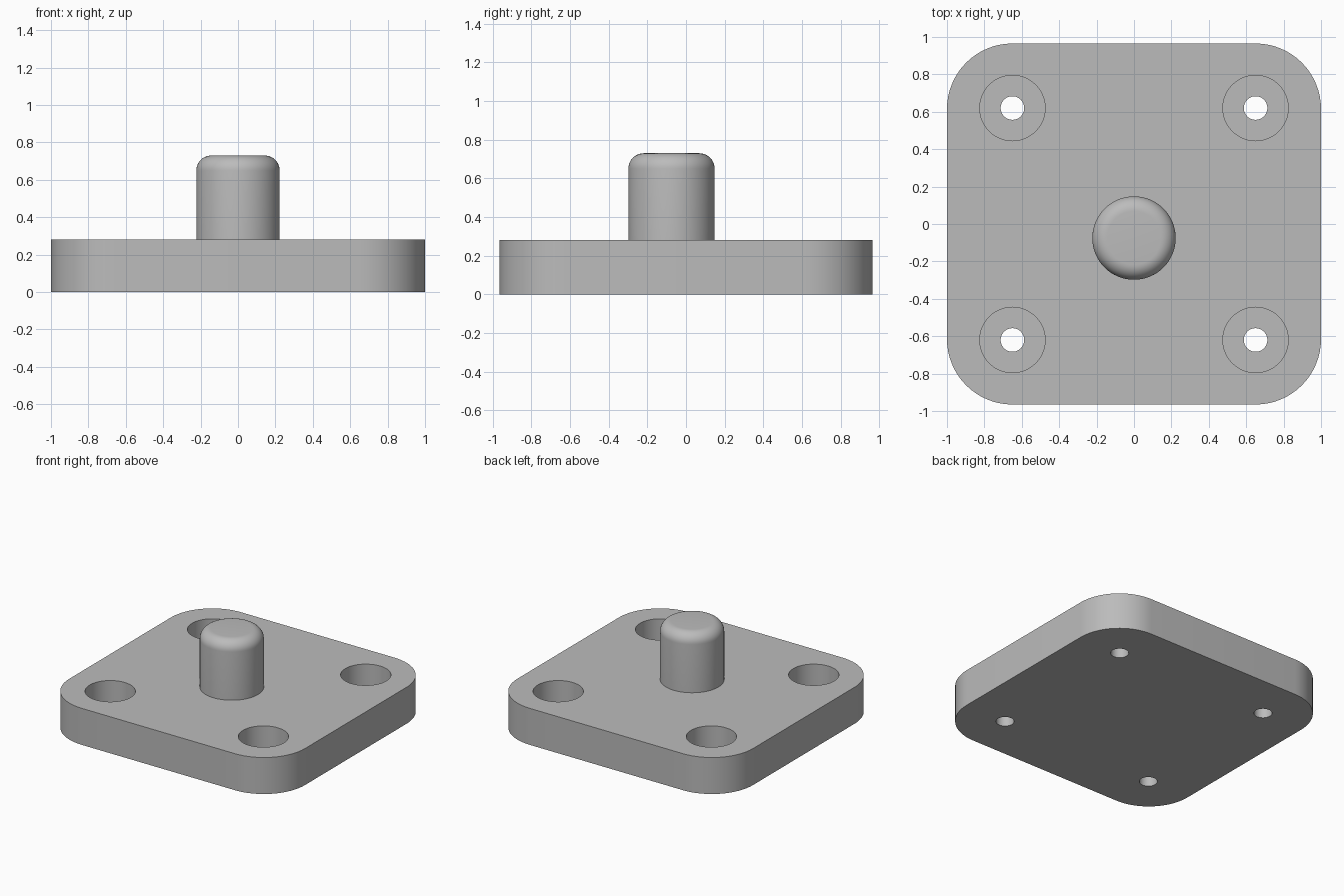
import bpy, bmesh, math
from mathutils import Matrix

if "Cube" in bpy.data.objects:
    bpy.data.objects.remove(bpy.data.objects["Cube"], do_unlink=True)

# Plain grey metal
GREY = (0.50, 0.50, 0.50, 1)
metal = bpy.data.materials.new("plain grey")
metal.use_nodes = True
metal.diffuse_color = GREY
metal.node_tree.nodes["Principled BSDF"].inputs["Base Color"].default_value = GREY

PLATE_X, PLATE_Y, PLATE_H, CORNER = 1.0, 0.965, 0.28, 0.35
HOLE_X, HOLE_Y = 0.65, 0.62
HOLE_R, BORE_R, BORE_FLOOR = 0.063, 0.175, 0.09
PIN_Y, PIN_R, PIN_TOP, FILLET = -0.075, 0.223, 0.73, 0.08


def arc(cx, cy, r, start, steps):
    """Points of a quarter circle."""
    angles = [math.radians(start + 90 * i / steps) for i in range(steps + 1)]
    return [(cx + r * math.cos(a), cy + r * math.sin(a)) for a in angles]


def lathe(bm, profile, x, y, segments):
    """Closed solid of revolution from (radius, height) points."""
    rings = []
    for r, z in profile:
        ring = []
        for i in range(segments):
            a = math.tau * i / segments
            ring.append(bm.verts.new((x + r * math.cos(a), y + r * math.sin(a), z)))
        rings.append(ring)
    for low, high in zip(rings, rings[1:]):
        for i in range(segments):
            j = (i + 1) % segments
            bm.faces.new((low[i], low[j], high[j], high[i]))
    bm.faces.new(rings[0][::-1])
    bm.faces.new(rings[-1])


def to_object(bm, name):
    mesh = bpy.data.meshes.new(name)
    bmesh.ops.recalc_face_normals(bm, faces=bm.faces)
    bm.to_mesh(mesh)
    bm.free()
    mesh.materials.append(metal)
    obj = bpy.data.objects.new(name, mesh)
    bpy.context.collection.objects.link(obj)
    return obj


def activate(obj):
    bpy.ops.object.select_all(action="DESELECT")
    obj.select_set(True)
    bpy.context.view_layer.objects.active = obj


# Base plate with rounded corners
bm = bmesh.new()
outline = []
for quarter, (sx, sy) in enumerate([(1, 1), (-1, 1), (-1, -1), (1, -1)]):
    outline += arc(sx * (PLATE_X - CORNER), sy * (PLATE_Y - CORNER), CORNER, quarter * 90, 16)
face = bm.faces.new([bm.verts.new((x, y, 0)) for x, y in outline])
side = bmesh.ops.extrude_face_region(bm, geom=[face])["geom"]
bmesh.ops.translate(bm, vec=(0, 0, PLATE_H),
                    verts=[v for v in side if isinstance(v, bmesh.types.BMVert)])
plate = to_object(bm, "base_plate")

# Four counterbored screw holes
bm = bmesh.new()
for sx in (-1, 1):
    for sy in (-1, 1):
        lathe(bm, [(HOLE_R, -0.1), (HOLE_R, BORE_FLOOR), (BORE_R, BORE_FLOOR),
                   (BORE_R, PLATE_H + 0.1)], sx * HOLE_X, sy * HOLE_Y, 48)
cutter = to_object(bm, "screw_hole_cutter")
cutter.hide_render = True
cut = plate.modifiers.new("screw_holes", "BOOLEAN")
cut.operation = "DIFFERENCE"
cut.solver = "EXACT"
cut.object = cutter
activate(plate)
bpy.ops.object.modifier_apply(modifier=cut.name)
bpy.data.objects.remove(cutter, do_unlink=True)

# Locating pin with a rounded top edge
bm = bmesh.new()
lathe(bm, [(PIN_R, PLATE_H - 0.01)] + arc(PIN_R - FILLET, PIN_TOP - FILLET, FILLET, 0, 10),
      0, PIN_Y, 64)
pin = to_object(bm, "locating_pin")

for obj in (plate, pin):
    activate(obj)
    bpy.ops.object.shade_smooth_by_angle(angle=math.radians(30))
